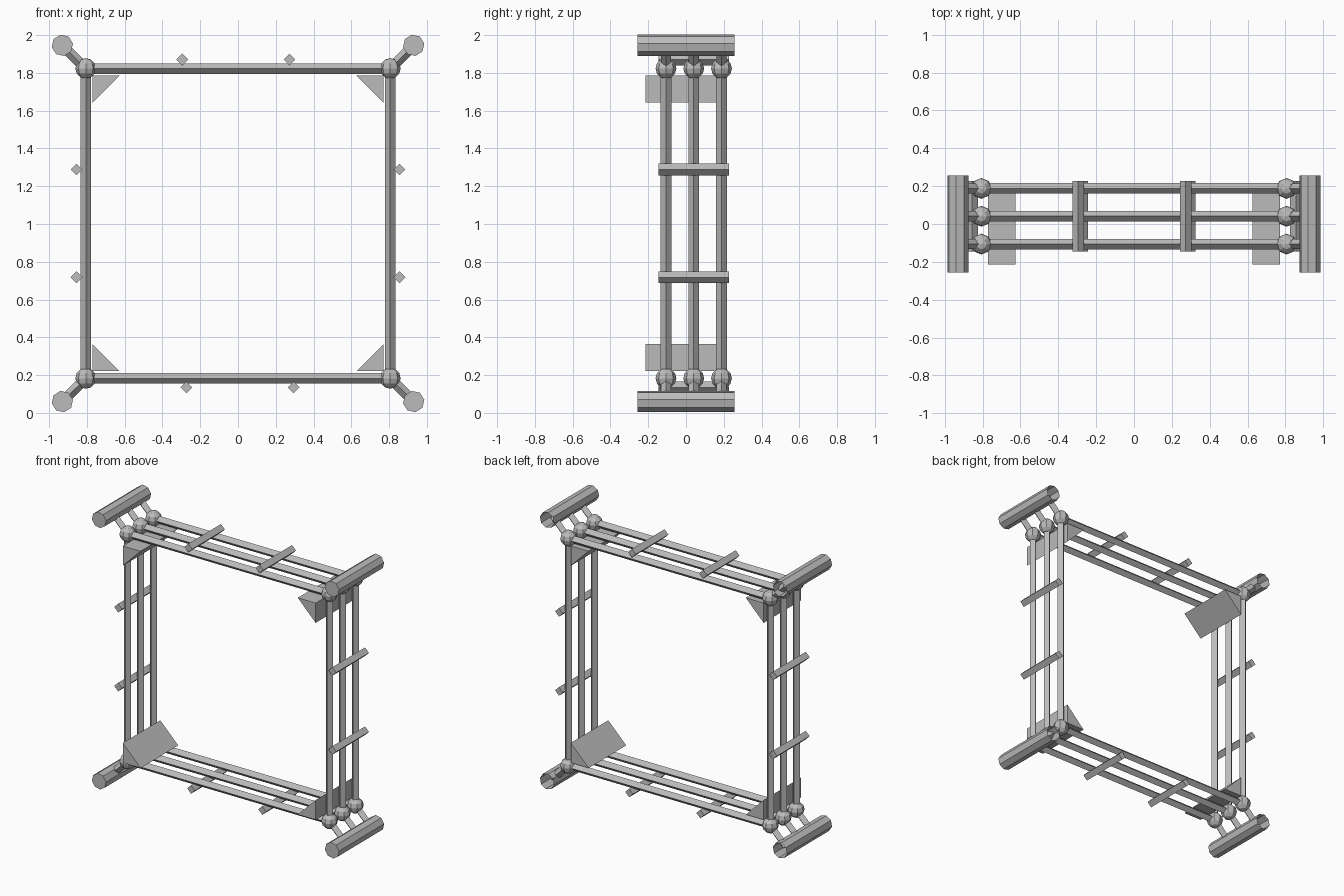
import bpy
import bmesh
from math import cos, sin, pi, radians
from mathutils import Vector

cube = bpy.data.objects.get("Cube")
if cube:
    bpy.data.objects.remove(cube, do_unlink=True)

grey = bpy.data.materials.new("steel_grey")
grey.use_nodes = True
GREY = (0.5, 0.5, 0.5, 1)
grey.diffuse_color = GREY
grey.node_tree.nodes["Principled BSDF"].inputs["Base Color"].default_value = GREY

MID = 1.003                      # height of the frame centre
JX, JZ = 0.806, 0.82             # joint offsets from the centre
TX, TZ = 0.93, 0.943             # corner tube offsets
ROWS = (-0.106, 0.041, 0.188)    # depth of the three rail layers
CORNERS = [(sx, sz) for sz in (1, -1) for sx in (-1, 1)]


def finish(name, bm):
    bmesh.ops.recalc_face_normals(bm, faces=bm.faces)
    mesh = bpy.data.meshes.new(name)
    bm.to_mesh(mesh)
    bm.free()
    mesh.materials.append(grey)
    obj = bpy.data.objects.new(name, mesh)
    bpy.context.collection.objects.link(obj)
    return obj


def bar(name, start, end, radius, sides=4, turn=0.0, open_end=False):
    """Prism between two points; the first ring corner lies across the depth axis."""
    start, end = Vector(start), Vector(end)
    axis = (end - start).normalized()
    u = Vector((1, 0, 0)) if abs(axis.y) > 0.9 else Vector((0, 1, 0))
    v = u.cross(axis)
    if abs(axis.y) > 0.9:
        v = Vector((0, 0, 1))
    bm = bmesh.new()
    rings = []
    for p in (start, end):
        angles = [turn + 2 * pi * i / sides for i in range(sides)]
        rings.append([bm.verts.new(p + radius * (cos(a) * u + sin(a) * v)) for a in angles])
    for i in range(sides):
        j = (i + 1) % sides
        bm.faces.new((rings[0][i], rings[0][j], rings[1][j], rings[1][i]))
    bm.faces.new(rings[0])
    if not open_end:
        bm.faces.new(rings[1])
    return finish(name, bm)


# Three layers of rails, with ball joints and diagonal arms at the corners
for y in ROWS:
    for s, side in ((1, "left"), (-1, "right")):
        bar(side + "_rail", (s * JX, y, MID - JZ), (s * JX, y, MID + JZ), 0.028)
    for s, side in ((1, "top"), (-1, "bottom")):
        bar(side + "_rail", (-JX, y, MID + s * JZ), (JX, y, MID + s * JZ), 0.028)
    for sx, sz in CORNERS:
        joint = (sx * JX, y, MID + sz * JZ)
        bar("corner_arm", joint, (sx * TX, y, MID + sz * TZ), 0.027)
        bm = bmesh.new()
        bmesh.ops.create_uvsphere(bm, u_segments=8, v_segments=6, radius=0.055)
        bmesh.ops.translate(bm, verts=bm.verts, vec=joint)
        finish("ball_joint", bm)

# Corner tubes, closed in front and open at the back
for sx, sz in CORNERS:
    bar("corner_tube", (sx * TX, -0.257, MID + sz * TZ), (sx * TX, 0.257, MID + sz * TZ),
        0.057, sides=8, turn=radians(10), open_end=True)

# Cross rungs on the outside of each side
def rung(x, z):
    bar("cross_rung", (x, -0.145, z), (x, 0.227, z), 0.031)


for s in (1, -1):
    for k in (1, -1):
        rung(-0.011 * s + 0.284 * k, MID + 0.868 * s)
        rung(0.855 * s, MID + 0.285 * k)

# Triangular gussets inside the corners
for sx, sz in CORNERS:
    x, z = sx * 0.77, MID + sz * 0.782
    bm = bmesh.new()
    outline = ((x, z), (x - sx * 0.143, z), (x, z - sz * 0.143))
    front = [bm.verts.new((px, -0.214, pz)) for px, pz in outline]
    back = [bm.verts.new((px, 0.214, pz)) for px, pz in outline]
    bm.faces.new(front)
    bm.faces.new(back)
    for i in range(3):
        j = (i + 1) % 3
        bm.faces.new((front[i], front[j], back[j], back[i]))
    finish("corner_gusset", bm)
